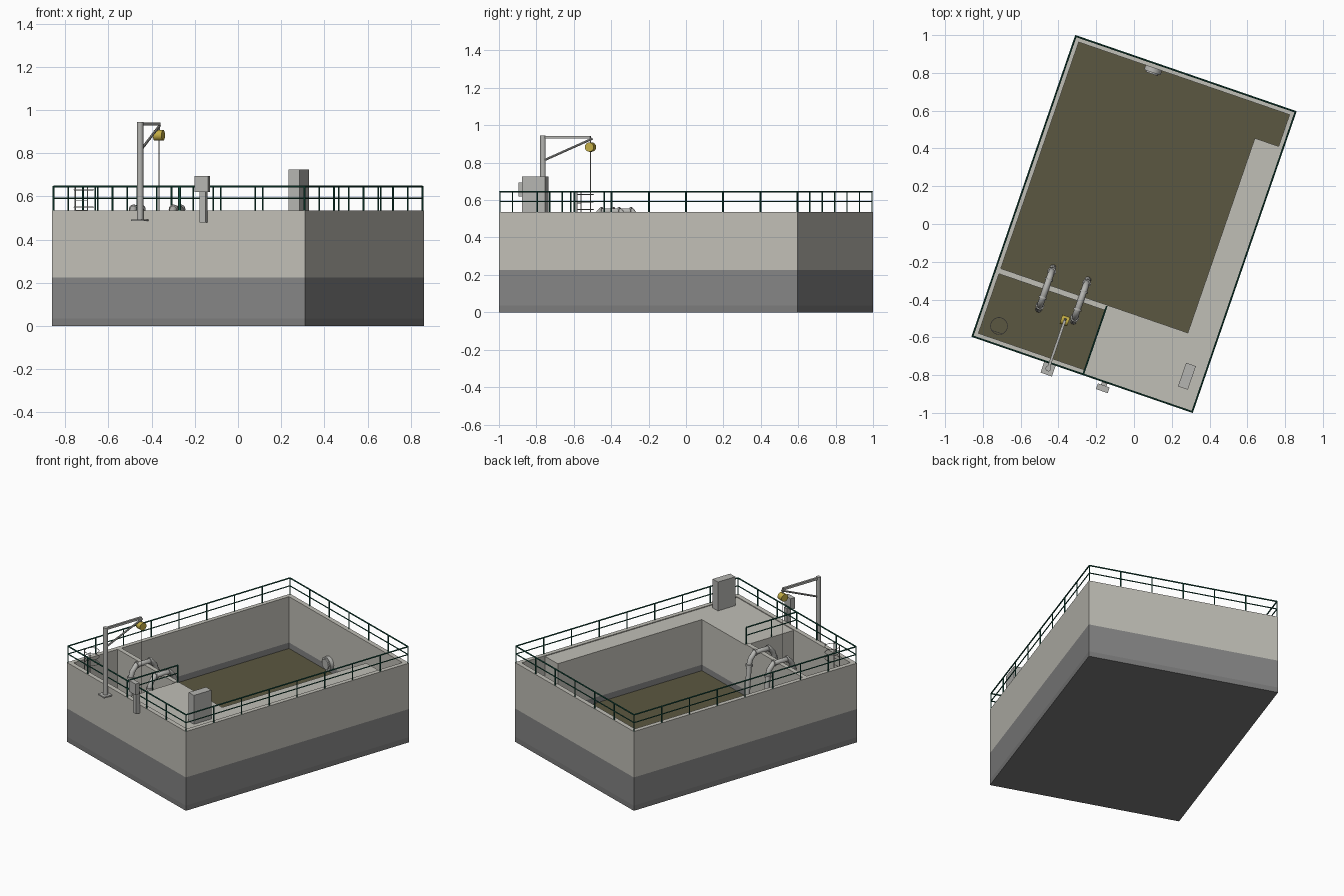
import bpy, bmesh, math
from mathutils import Vector, Matrix

if "Cube" in bpy.data.objects:
    bpy.data.objects.remove(bpy.data.objects["Cube"])

ROT = math.radians(-19)          # whole tank is turned on plan
W, L, T = 0.62, 0.845, 0.03      # half width, half length, wall thickness
BAND, TOP, SLUDGE = 0.225, 0.535, 0.185


def material(name, rgb):
    m = bpy.data.materials.new(name)
    m.diffuse_color = (*rgb, 1)
    m.use_nodes = True
    m.node_tree.nodes["Principled BSDF"].inputs["Base Color"].default_value = m.diffuse_color
    return m


LIGHT = material("light concrete", (0.53, 0.52, 0.47))
DARK = material("damp dark concrete", (0.235, 0.235, 0.235))
BASE = material("foundation grey", (0.20, 0.20, 0.20))
SLUDGE_M = material("olive sludge", (0.105, 0.095, 0.052))
GREEN = material("railing green", (0.008, 0.085, 0.055))
STEEL = material("galvanised steel", (0.46, 0.46, 0.44))
YELLOW = material("hoist yellow", (0.55, 0.42, 0.06))


def finish(name, bm, mat, smooth=False):
    bmesh.ops.recalc_face_normals(bm, faces=bm.faces)
    me = bpy.data.meshes.new(name)
    bm.to_mesh(me)
    bm.free()
    ob = bpy.data.objects.new(name, me)
    me.materials.append(mat)
    bpy.context.collection.objects.link(ob)
    ob.rotation_euler.z = ROT
    if smooth:
        bpy.ops.object.select_all(action='DESELECT')
        ob.select_set(True)
        bpy.context.view_layer.objects.active = ob
        bpy.ops.object.shade_smooth_by_angle(angle=math.radians(40))
    return ob


def box(name, x, y, z, mat):
    """Box from (min, max) pairs."""
    bm = bmesh.new()
    size = Matrix.Diagonal((x[1] - x[0], y[1] - y[0], z[1] - z[0], 1))
    mid = Vector(((x[0] + x[1]) / 2, (y[0] + y[1]) / 2, (z[0] + z[1]) / 2))
    bmesh.ops.create_cube(bm, size=1, matrix=Matrix.Translation(mid) @ size)
    return finish(name, bm, mat)


def rod(bm, a, b, r, seg=8):
    a, b = Vector(a), Vector(b)
    d = b - a
    m = Matrix.Translation((a + b) / 2) @ d.to_track_quat('Z', 'Y').to_matrix().to_4x4()
    bmesh.ops.create_cone(bm, cap_ends=True, segments=seg, radius1=r, radius2=r,
                          depth=d.length, matrix=m)


def rods(name, items, mat, seg=8):
    bm = bmesh.new()
    for a, b, r in items:
        rod(bm, a, b, r, seg)
    return finish(name, bm, mat, True)


def banded(name, x, y, top=TOP):
    """Concrete block with a dark lower band."""
    box(name + "_lower", x, y, (0.035, BAND), DARK)
    box(name + "_upper", x, y, (BAND, top), LIGHT)


# Tank shell
box("foundation_slab", (-W, W), (-L, L), (0, 0.035), BASE)
for s, n in ((-1, "left"), (1, "right")):
    banded(n + "_wall", sorted((s * W, s * (W - T))), (-L, L))
for s, n in ((-1, "front"), (1, "back")):
    banded(n + "_wall", (-W + T, W - T), sorted((s * L, s * (L - T))))
box("sludge_surface", (-W + T, W - T), (-L + T, L - T), (0.035, SLUDGE), SLUDGE_M)

# Divider, corner platform and side ledge
banded("divider_wall", (-W + T, 0), (-0.482, -0.452))
banded("platform", (0, W - T), (-L + T, -0.452), TOP - 0.005)
banded("side_ledge", (0.457, W - T), (-0.452, 0.638), TOP - 0.005)


# Railings
def railing(name, a, b, n):
    a, b = Vector(a), Vector(b)
    up = Vector((0, 0, 1))
    items = [(a + up * h, b + up * h, r) for h, r in ((0.645, 0.0045), (0.592, 0.0035))]
    for i in range(n + 1):
        p = a.lerp(b, i / n)
        items.append((p + up * (TOP - 0.01), p + up * 0.645, 0.004))
    rods(name, items, GREEN)


e = 0.005
w, l = W - e, L - e
railing("front_railing", (-w, -l, 0), (w, -l, 0), 6)
railing("back_railing", (-w, l, 0), (w, l, 0), 6)
railing("left_railing", (-w, -l, 0), (-w, l, 0), 8)
railing("right_railing", (w, -l, 0), (w, l, 0), 8)
railing("platform_railing", (0.005, -l, 0), (0.005, -0.46, 0), 2)

# Hoop ladder in the small chamber
hx, hy, hr = -0.50, -0.743, 0.045
items = []
for z in (0.55, 0.59, 0.63):
    ring = [(hx + hr * math.cos(k * math.pi / 10), hy + hr * math.sin(k * math.pi / 10), z)
            for k in range(21)]
    items += [(p, q, 0.002) for p, q in zip(ring, ring[1:])]
for s in (-1, 1):
    items.append(((hx + s * 0.03, hy - 0.034, SLUDGE), (hx + s * 0.03, hy - 0.034, 0.64), 0.003))
for k in range(9):
    z = 0.22 + k * 0.045
    items.append(((hx - 0.03, hy - 0.034, z), (hx + 0.03, hy - 0.034, z), 0.002))
rods("hoop_ladder", items, STEEL, 6)

# Davit crane with hoist
cx, cy, tip = -0.18, -0.871, -0.602
box("crane_base_plate", (cx - 0.032, cx + 0.032), (cy - 0.034, -L), (0.485, 0.494), STEEL)
rods("crane_post", [((cx, cy, 0.49), (cx, cy, 0.945), 0.015)], STEEL, 20)
box("crane_arm", (cx - 0.007, cx + 0.007), (cy, tip), (0.928, 0.943), STEEL)
rods("crane_brace", [((cx, cy, 0.81), (cx, tip + 0.01, 0.928), 0.006)], STEEL)
rods("hoist_drum", [((cx - 0.021, tip, 0.883), (cx + 0.021, tip, 0.883), 0.025)], YELLOW, 20)
rods("hoist_hanger", [((cx, tip, 0.89), (cx, tip, 0.935), 0.004)], STEEL)
rods("hoist_cable", [((cx, tip, SLUDGE), (cx, tip, 0.88), 0.002)], STEEL, 6)

# Control box on a stand and the electrical cabinet
box("control_stand", (0.112, 0.142), (-0.875, -L), (0.48, 0.625), STEEL)
box("control_box", (0.094, 0.160), (-0.892, -0.86), (0.62, 0.695), STEEL)
box("electrical_cabinet", (0.50, 0.555), (-0.737, -0.605), (0.53, 0.725), STEEL)

# Transfer pipes bent over the divider, with flanges
for n, px in (("left", -0.33), ("right", -0.135)):
    pts = [(-0.592, 0.17), (-0.57, 0.47), (-0.56, 0.505), (-0.53, 0.54),
           (-0.42, 0.54), (-0.39, 0.505), (-0.38, 0.47), (-0.358, 0.17)]
    cu = bpy.data.curves.new(n + "_transfer_pipe", 'CURVE')
    cu.dimensions = '3D'
    cu.bevel_depth = 0.017
    cu.bevel_resolution = 3
    cu.use_fill_caps = True
    sp = cu.splines.new('POLY')
    sp.points.add(len(pts) - 1)
    for p, (y, z) in zip(sp.points, pts):
        p.co = (px, y, z, 1)
    cu.materials.append(STEEL)
    ob = bpy.data.objects.new(n + "_transfer_pipe", cu)
    bpy.context.collection.objects.link(ob)
    ob.rotation_euler.z = ROT
    flanges = [((px, y, 0.54), (px, y + 0.01, 0.54), 0.022) for y in (-0.53, -0.43)]
    flanges += [((px, y, 0.46), (px, y + d, 0.472), 0.023)
                for y, d in ((-0.571, 0.001), (-0.379, -0.001))]
    rods(n + "_pipe_flanges", flanges, STEEL, 16)

# Inlet flange on the back wall
rods("inlet_flange", [((-0.17, 0.79, 0.245), (-0.17, L - T, 0.245), 0.046),
                      ((-0.17, 0.782, 0.245), (-0.17, 0.80, 0.245), 0.034)], STEEL, 24)
